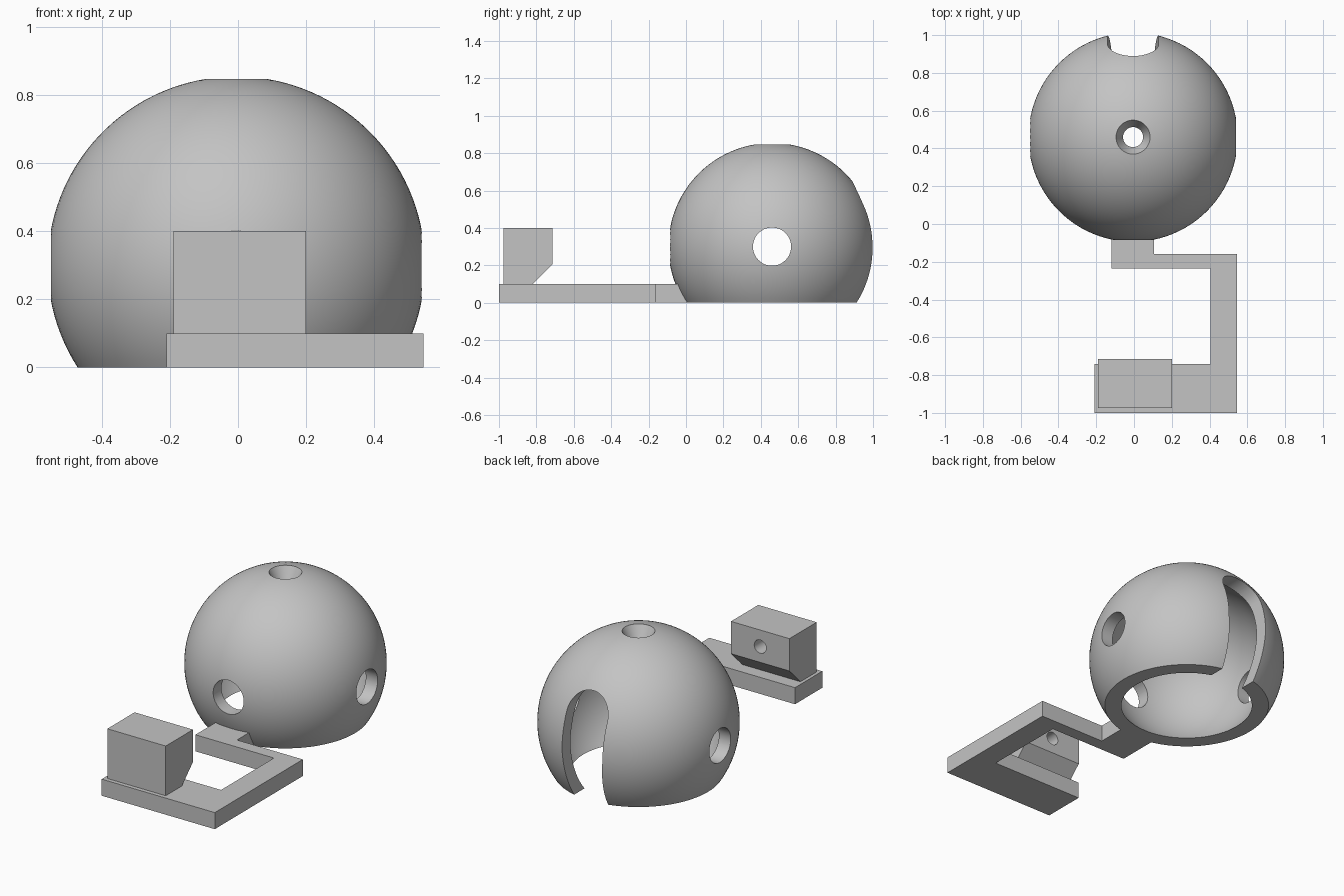
import bpy, bmesh
from math import sin, cos, pi, asin, acos, radians
from mathutils import Matrix, Vector

if "Cube" in bpy.data.objects:
    bpy.data.objects.remove(bpy.data.objects["Cube"], do_unlink=True)

grey = bpy.data.materials.new("plain grey")
grey.use_nodes = True
colour = (0.55, 0.55, 0.55, 1)
grey.diffuse_color = colour
grey.node_tree.nodes["Principled BSDF"].inputs["Base Color"].default_value = colour

CENTRE = Vector((-0.005, 0.46, 0.3))
OUTER, INNER = 0.554, 0.477
STEPS = 96


def finish(name, bm):
    bmesh.ops.recalc_face_normals(bm, faces=bm.faces)
    mesh = bpy.data.meshes.new(name)
    bm.to_mesh(mesh)
    bm.free()
    mesh.materials.append(grey)
    obj = bpy.data.objects.new(name, mesh)
    bpy.context.collection.objects.link(obj)
    return obj


def prism(name, outline, place, sweep):
    """Extrude a flat outline; place maps each 2D point into space."""
    bm = bmesh.new()
    face = bm.faces.new([bm.verts.new(place(a, b)) for a, b in outline])
    moved = bmesh.ops.extrude_face_region(bm, geom=[face])["geom"]
    bmesh.ops.translate(bm, vec=sweep, verts=[v for v in moved if isinstance(v, bmesh.types.BMVert)])
    return finish(name, bm)


def rod(name, centre, radius, length, axis):
    bm = bmesh.new()
    turn = Vector((0, 0, 1)).rotation_difference(Vector(axis)).to_matrix().to_4x4()
    bmesh.ops.create_cone(bm, cap_ends=True, segments=48, radius1=radius, radius2=radius,
                          depth=length, matrix=Matrix.Translation(centre) @ turn)
    return finish(name, bm)


def cut(target, cutter):
    mod = target.modifiers.new("cut", "BOOLEAN")
    mod.operation, mod.solver, mod.object = "DIFFERENCE", "EXACT", cutter
    bpy.context.view_layer.objects.active = target
    bpy.ops.object.modifier_apply(modifier=mod.name)
    bpy.data.objects.remove(cutter, do_unlink=True)


def smooth(obj):
    bpy.ops.object.select_all(action="DESELECT")
    obj.select_set(True)
    bpy.context.view_layer.objects.active = obj
    bpy.ops.object.shade_smooth_by_angle(angle=radians(30))


# Hollow dome: lathed shell, open below, with a countersunk hole on top
def arc(radius, hole, count=40):
    low, high = -asin(CENTRE.z / radius), acos(hole / radius)
    angles = [low + (high - low) * i / count for i in range(count + 1)]
    return [(radius * cos(a), radius * sin(a)) for a in angles]


profile = arc(OUTER, 0.09) + arc(INNER, 0.053)[::-1]
bm = bmesh.new()
rings = []
for i in range(STEPS):
    t = 2 * pi * i / STEPS
    rings.append([bm.verts.new(CENTRE + Vector((r * cos(t), r * sin(t), z))) for r, z in profile])
for i in range(STEPS):
    a, b = rings[i], rings[(i + 1) % STEPS]
    for j in range(len(profile)):
        k = (j + 1) % len(profile)
        bm.faces.new((a[j], b[j], b[k], a[k]))
dome = finish("dome_shell", bm)

# Round holes on both sides and the front
cut(dome, rod("side_hole_cutter", CENTRE, 0.102, 1.5, (1, 0, 0)))
cut(dome, rod("front_hole_cutter", CENTRE - Vector((0, 0.5, 0)), 0.102, 0.5, (0, 1, 0)))

# Round-topped slot at the back, open at the bottom
half, top = 0.135, 0.515
slot = [(-0.11, -0.05), (0.11, -0.05), (half, 0.3)]
slot += [(half * cos(pi * i / 32), top + half * sin(pi * i / 32)) for i in range(33)]
slot += [(-half, 0.3)]
cut(dome, prism("slot_cutter", slot, lambda x, z: (CENTRE.x + x, 0.62, z), (0, 0.6, 0)))
smooth(dome)

# Flat hooked arm joining the dome to the block
arm = [(-0.21, -1), (0.545, -1), (0.545, -0.16), (0.105, -0.16), (0.105, 0.02),
       (-0.12, 0.02), (-0.12, -0.235), (0.405, -0.235), (0.405, -0.74), (-0.21, -0.74)]
prism("hooked_arm", arm, lambda x, y: (x, y, 0), (0, 0, 0.1))

# Block with a bevelled lower back edge and a blind hole facing the dome
side = [(-0.975, 0.1), (-0.82, 0.1), (-0.715, 0.205), (-0.715, 0.4), (-0.975, 0.4)]
block = prism("mounting_block", side, lambda y, z: (-0.19, y, z), (0.39, 0, 0))
cut(block, rod("block_hole_cutter", (0.005, -0.745, 0.3), 0.04, 0.3, (0, 1, 0)))
smooth(block)
